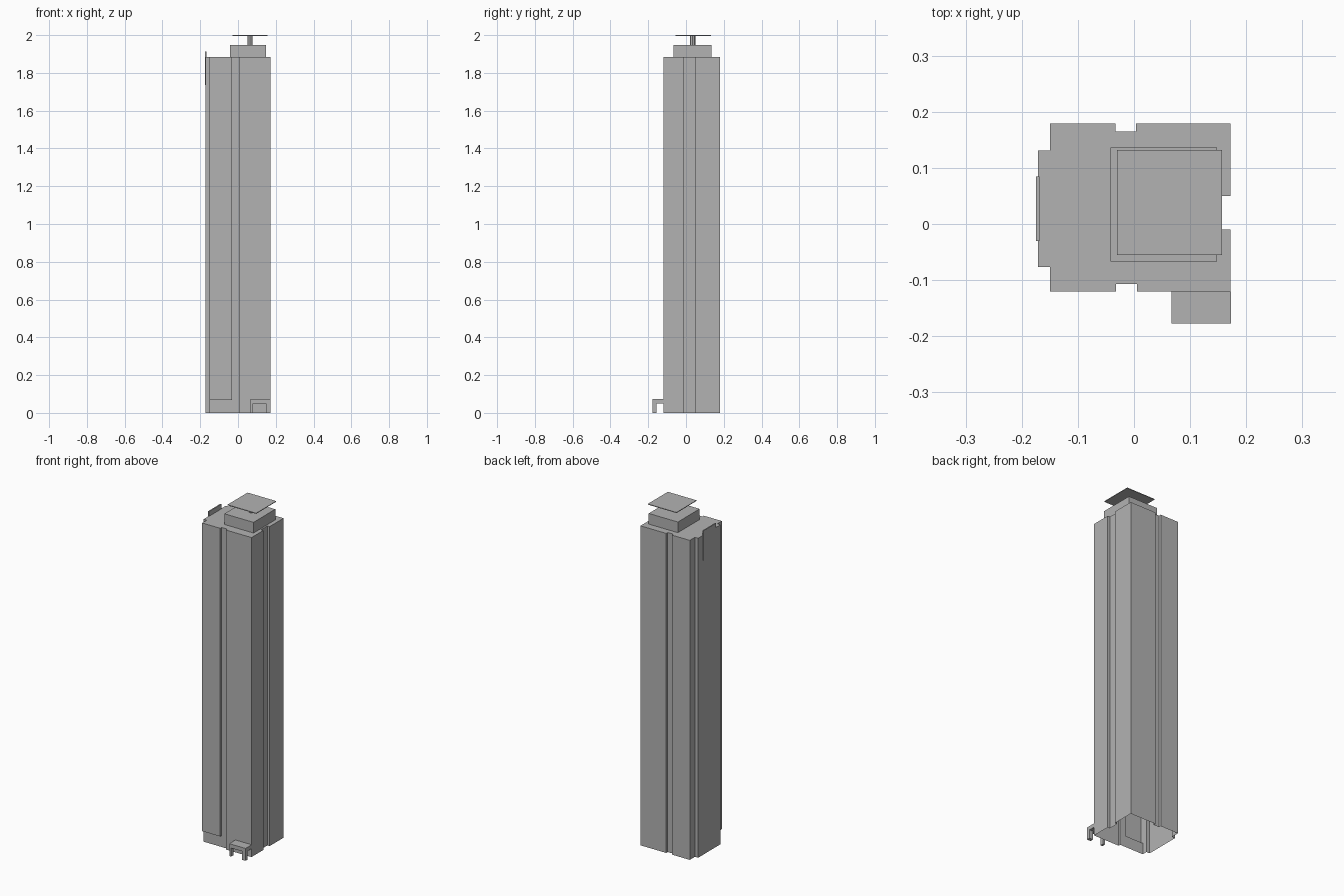
import bpy
import bmesh

cube = bpy.data.objects.get("Cube")
if cube:
    bpy.data.objects.remove(cube, do_unlink=True)

grey = bpy.data.materials.new("concrete_grey")
grey.use_nodes = True
colour = (0.45, 0.45, 0.45, 1)
grey.diffuse_color = colour
grey.node_tree.nodes["Principled BSDF"].inputs["Base Color"].default_value = colour


def finish(name, bm):
    mesh = bpy.data.meshes.new(name)
    bm.to_mesh(mesh)
    bm.free()
    mesh.materials.append(grey)
    obj = bpy.data.objects.new(name, mesh)
    bpy.context.collection.objects.link(obj)
    return obj


def box(name, x, y, z):
    """Box from (low, high) ranges on each axis."""
    bm = bmesh.new()
    bmesh.ops.create_cube(bm, size=1)
    for v in bm.verts:
        v.co = [r[0] if c < 0 else r[1] for c, r in zip(v.co, (x, y, z))]
    return finish(name, bm)


def face(bm, points):
    bm.faces.new([bm.verts.new(p) for p in points])


def walls(bm, outline, low, high):
    for a, b in zip(outline, outline[1:] + outline[:1]):
        face(bm, [(*a, low), (*b, low), (*b, high), (*a, high)])


# Footprint, counter-clockwise, with service notches and the side bay
LEDGE, ROOF = 0.067, 1.885
FRONT, RECESS = -0.12, -0.107
rest = [
    (-0.032, RECESS), (0.005, RECESS), (0.005, FRONT), (0.172, FRONT),
    (0.172, -0.01), (0.157, -0.01), (0.157, 0.05), (0.172, 0.05),
    (0.172, 0.179), (0.004, 0.179), (0.004, 0.165), (-0.033, 0.165),
    (-0.033, 0.179), (-0.15, 0.179), (-0.15, 0.131), (-0.171, 0.131),
    (-0.171, -0.077), (-0.15, -0.077),
]
upper = [(-0.15, FRONT), (-0.032, FRONT)] + rest
lower = [(-0.15, RECESS)] + rest

# Tower shell: open underneath, with the shopfront set back at ground level
bm = bmesh.new()
walls(bm, lower, 0, LEDGE)
walls(bm, upper, LEDGE, ROOF)
face(bm, [(*p, ROOF) for p in upper])
face(bm, [(-0.15, RECESS, LEDGE), (-0.032, RECESS, LEDGE),
          (-0.032, FRONT, LEDGE), (-0.15, FRONT, LEDGE)])
bmesh.ops.remove_doubles(bm, verts=bm.verts, dist=0.0001)
finish("tower", bm)

# Rooftop plant room, mast and landing plate
box("plant_room", (-0.042, 0.148), (-0.067, 0.136), (ROOF, 1.948))
bm = bmesh.new()
bmesh.ops.create_cone(bm, cap_ends=True, segments=8, radius1=0.014,
                      radius2=0.014, depth=0.05)
bmesh.ops.translate(bm, verts=bm.verts, vec=(0.063, 0.035, 1.973))
finish("roof_mast", bm)
box("roof_plate", (-0.03, 0.157), (-0.055, 0.132), (1.996, 2.0))

# Sign panel on the side bay
box("sign_panel", (-0.175, -0.168), (-0.03, 0.085), (1.737, 1.913))

# Entrance porch
box("porch_roof", (0.067, 0.173), (-0.177, FRONT), (0.05, 0.073))
for name, x in (("porch_post_right", (0.067, 0.079)),
                ("porch_post_left", (0.149, 0.173))):
    box(name, x, (-0.177, -0.157), (0, 0.05))
